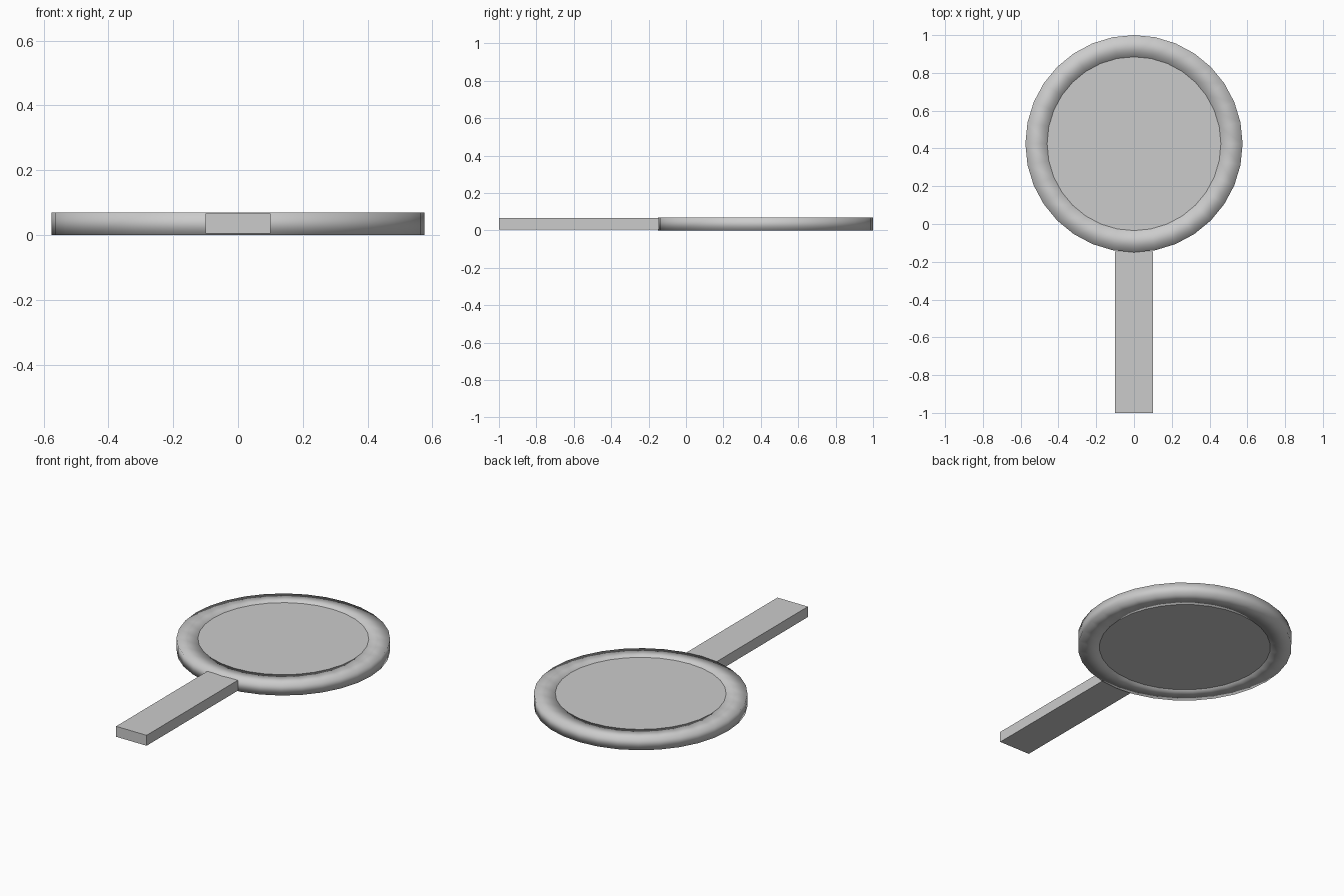
import bpy, bmesh, math
from mathutils import Vector

if "Cube" in bpy.data.objects:
    bpy.data.objects.remove(bpy.data.objects["Cube"])

SIDES = 32
CENTRE_Y = 0.425
R_OUT, R_IN = 0.575, 0.46
HEIGHT = 0.07


def finish(name, bm):
    bmesh.ops.recalc_face_normals(bm, faces=bm.faces)
    mesh = bpy.data.meshes.new(name)
    bm.to_mesh(mesh)
    bm.free()
    obj = bpy.data.objects.new(name, mesh)
    bpy.context.collection.objects.link(obj)
    return obj


# Rim: square profile spun round the centre, softly shaded all over
bm = bmesh.new()
profile = [(R_OUT, 0), (R_OUT, HEIGHT), (R_IN, HEIGHT), (R_IN, 0)]
verts = [bm.verts.new((0, r, z)) for r, z in profile]
edges = [bm.edges.new((verts[i], verts[(i + 1) % 4])) for i in range(4)]
bmesh.ops.spin(bm, geom=verts + edges, cent=(0, 0, 0), axis=(0, 0, 1),
               angle=math.tau, steps=SIDES, use_merge=True)
bmesh.ops.remove_doubles(bm, verts=bm.verts, dist=1e-5)
for f in bm.faces:
    f.smooth = True
rim = finish("rim", bm)
rim.location.y = CENTRE_Y

# Flat panel filling the rim
bm = bmesh.new()
bmesh.ops.create_cone(bm, cap_ends=True, segments=SIDES, radius1=R_IN,
                      radius2=R_IN, depth=HEIGHT - 0.002)
panel = finish("panel", bm)
panel.location = (0, CENTRE_Y, HEIGHT / 2)

# Straight handle, slightly thinner than the rim
bm = bmesh.new()
bmesh.ops.create_cube(bm, size=1)
bmesh.ops.scale(bm, vec=Vector((0.2, 0.855, 0.062)), verts=bm.verts)
handle = finish("handle", bm)
handle.location = (0, -1 + 0.855 / 2, 0.036)
